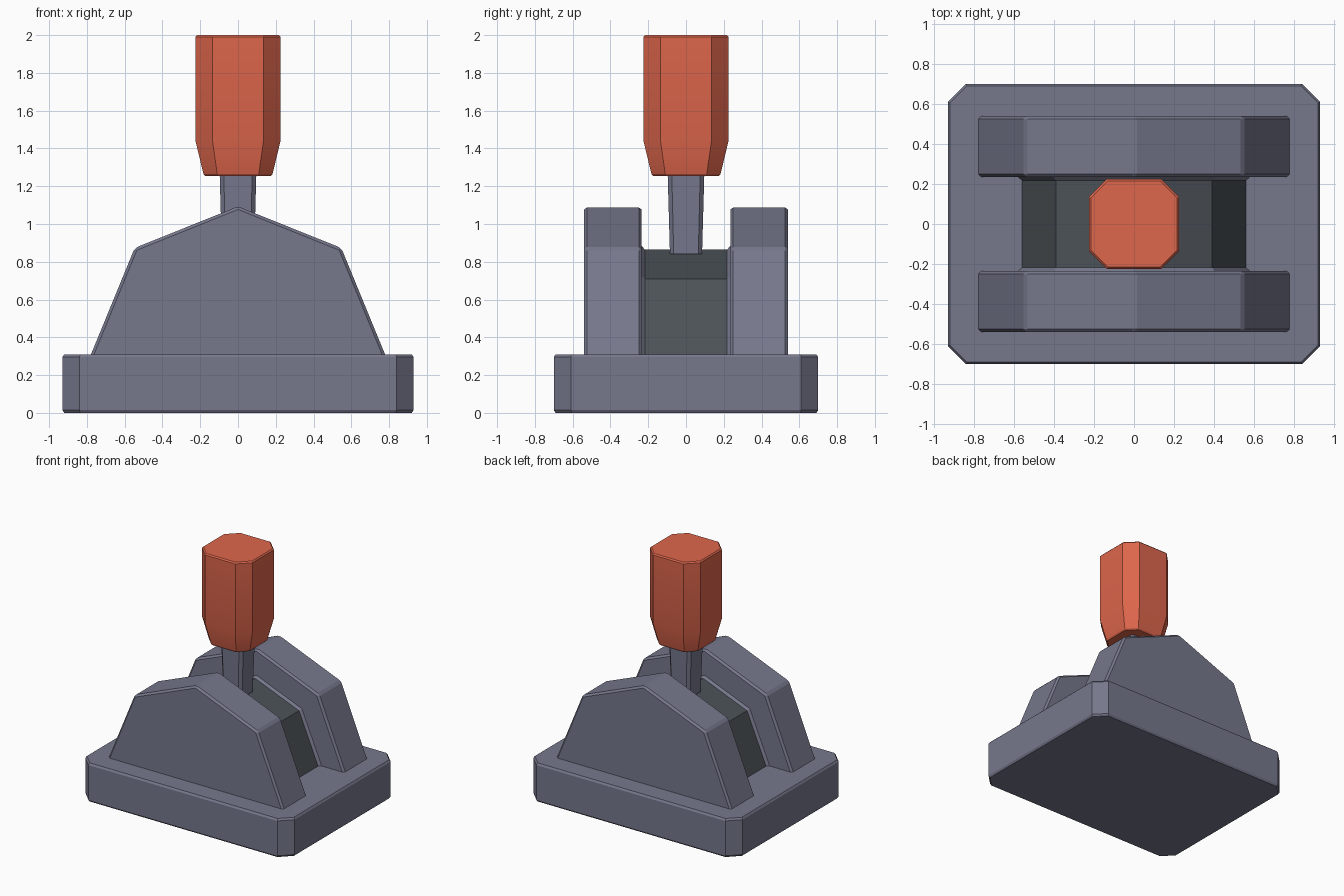
import bpy, bmesh, math

if "Cube" in bpy.data.objects:
    bpy.data.objects.remove(bpy.data.objects["Cube"], do_unlink=True)


def material(name, rgb):
    """Flat colour given as 0-255 sRGB, stored as linear."""
    col = [((c / 255 + 0.055) / 1.055) ** 2.4 for c in rgb] + [1.0]
    m = bpy.data.materials.new(name)
    m.use_nodes = True
    m.diffuse_color = col
    m.node_tree.nodes["Principled BSDF"].inputs["Base Color"].default_value = col
    return m


GREY = material("slate grey", (118, 120, 140))
DARK = material("dark grey", (76, 82, 87))
RED = material("warm red", (222, 102, 76))


def loft(name, rings, mat, bevel=0):
    """Skin a stack of matching rings and cap both ends."""
    bm = bmesh.new()
    loops = [[bm.verts.new(p) for p in ring] for ring in rings]
    n = len(loops[0])
    for a, b in zip(loops, loops[1:]):
        for i in range(n):
            j = (i + 1) % n
            bm.faces.new((a[i], a[j], b[j], b[i]))
    bm.faces.new(loops[0])
    bm.faces.new(loops[-1])
    bmesh.ops.recalc_face_normals(bm, faces=bm.faces)
    mesh = bpy.data.meshes.new(name)
    bm.to_mesh(mesh)
    bm.free()
    mesh.materials.append(mat)
    ob = bpy.data.objects.new(name, mesh)
    bpy.context.collection.objects.link(ob)
    if bevel:
        mod = ob.modifiers.new("edge bevel", 'BEVEL')
        mod.width = bevel
        mod.segments = 1
        mod.limit_method = 'ANGLE'
        mod.angle_limit = math.radians(40)
    return ob


def octagon(hx, hy, cut, z):
    """Rectangle with cut corners at height z."""
    return [(hx, -hy + cut, z), (hx, hy - cut, z), (hx - cut, hy, z), (-hx + cut, hy, z),
            (-hx, hy - cut, z), (-hx, -hy + cut, z), (-hx + cut, -hy, z), (hx - cut, -hy, z)]


def hump(foot, knee, peak, y):
    """Symmetric peaked profile in the plane at y."""
    right = [foot, knee]
    return ([(x, y, z) for x, z in right] + [(0, y, peak)]
            + [(-x, y, z) for x, z in reversed(right)])


# Base slab with cut corners and a slim bevel at top and bottom
loft("base", [octagon(0.92, 0.69, 0.085, 0), octagon(0.93, 0.70, 0.09, 0.015),
              octagon(0.93, 0.70, 0.09, 0.295), octagon(0.92, 0.69, 0.085, 0.31)], GREY)

# Dark guide between the cheeks
guide = [(0.585, 0.25), (0.39, 0.71), 0.865]
loft("lever_guide", [hump(*guide, y) for y in (-0.22, 0.22)], DARK)

# Cheeks on both sides, each with a stepped inner lip
for side, sign in (("front", -1), ("back", 1)):
    loft(side + "_cheek",
         [hump((0.803, 0.25), (0.547, 0.873), 1.093, sign * y) for y in (0.235, 0.54)],
         GREY, 0.015)
    loft(side + "_inner_lip",
         [hump(*guide, sign * 0.218),
          hump((0.61, 0.25), (0.408, 0.727), 0.89, sign * 0.24),
          hump((0.61, 0.25), (0.408, 0.727), 0.89, sign * 0.26)], GREY)

# Lever shaft, slightly wider toward the grip
loft("lever_shaft", [octagon(0.085, 0.085, 0.02, 0.84),
                     octagon(0.098, 0.098, 0.022, 1.30)], GREY)

# Octagonal grip with a tapered lower end
grip = loft("lever_grip", [octagon(0.175, 0.175, 0.07, 1.255), octagon(0.183, 0.183, 0.073, 1.265),
                           octagon(0.225, 0.225, 0.09, 1.44), octagon(0.225, 0.225, 0.09, 1.99),
                           octagon(0.216, 0.216, 0.085, 2.0)], RED)
bpy.ops.object.select_all(action='DESELECT')
grip.select_set(True)
bpy.context.view_layer.objects.active = grip
bpy.ops.object.shade_smooth_by_angle(angle=math.radians(20))
